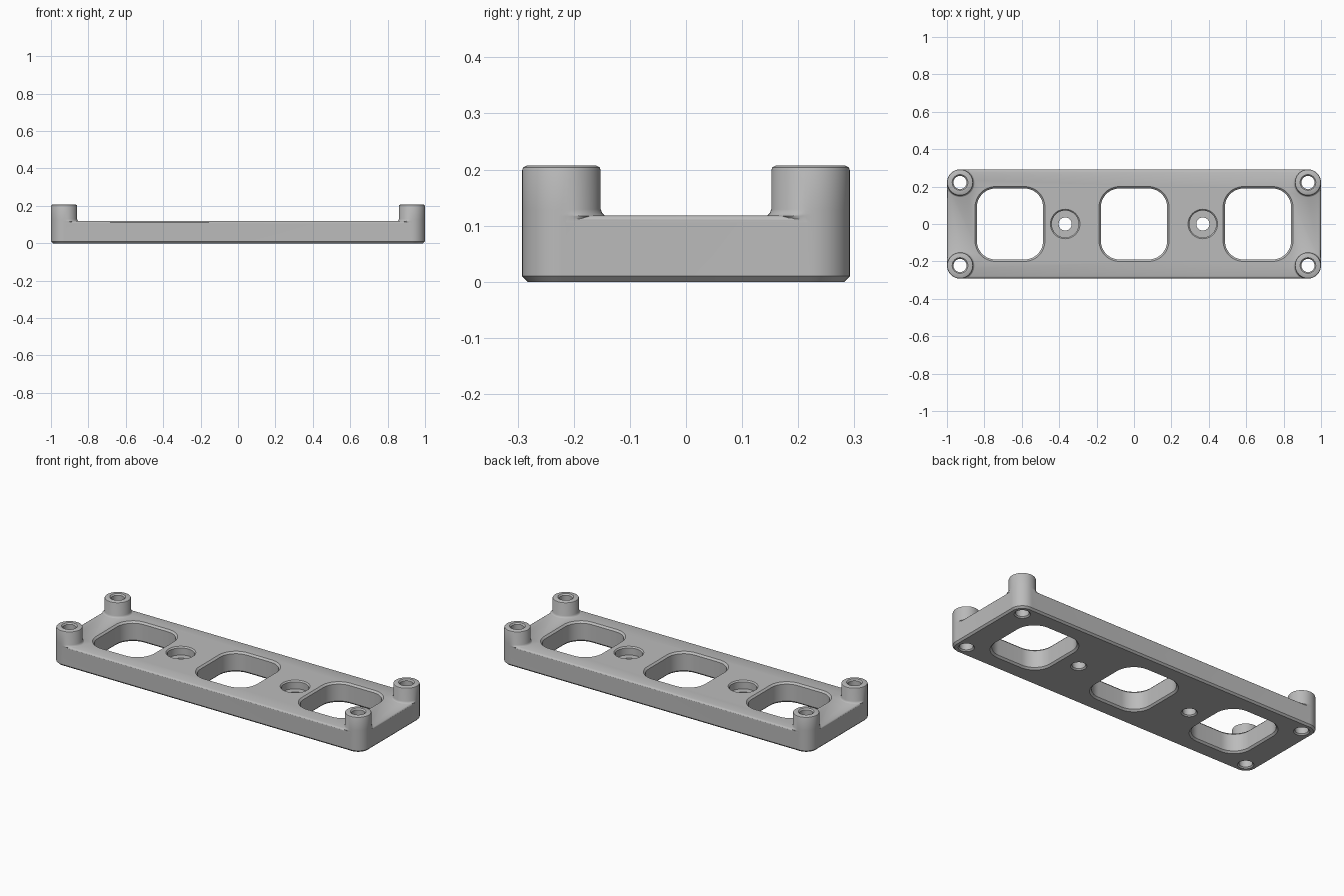
import bpy, bmesh, math

if "Cube" in bpy.data.objects:
    bpy.data.objects.remove(bpy.data.objects["Cube"])

HX, HY, R = 1.0, 0.292, 0.07          # plate half sizes and corner radius
TOP, POST_TOP = 0.118, 0.207
POST_X, POST_Y = HX - R, HY - R
HOLE = 0.035

grey = bpy.data.materials.new("grey")
grey.use_nodes = True
colour = (0.5, 0.5, 0.5, 1)
grey.diffuse_color = colour
grey.node_tree.nodes["Principled BSDF"].inputs["Base Color"].default_value = colour


def rounded_rect(hx, hy, r, steps=12):
    """Counter-clockwise outline of a rectangle with round corners."""
    pts = []
    for q, (sx, sy) in enumerate([(1, 1), (-1, 1), (-1, -1), (1, -1)]):
        for i in range(steps + 1):
            a = math.pi / 2 * (q + i / steps)
            pts.append((sx * (hx - r) + r * math.cos(a), sy * (hy - r) + r * math.sin(a)))
    return pts


def circle(r, steps=48):
    return [(r * math.cos(2 * math.pi * i / steps), r * math.sin(2 * math.pi * i / steps))
            for i in range(steps)]


def loft(name, rings, centre=(0, 0)):
    """Closed solid through a stack of (outline, z) rings."""
    bm = bmesh.new()
    loops = [[bm.verts.new((x + centre[0], y + centre[1], z)) for x, y in pts] for pts, z in rings]
    n = len(loops[0])
    for low, high in zip(loops, loops[1:]):
        for i in range(n):
            j = (i + 1) % n
            bm.faces.new((low[i], low[j], high[j], high[i]))
    bm.faces.new(loops[0][::-1])
    bm.faces.new(loops[-1])
    bmesh.ops.recalc_face_normals(bm, faces=bm.faces)
    mesh = bpy.data.meshes.new(name)
    bm.to_mesh(mesh)
    bm.free()
    mesh.materials.append(grey)
    obj = bpy.data.objects.new(name, mesh)
    bpy.context.collection.objects.link(obj)
    return obj


def combine(target, other, operation):
    mod = target.modifiers.new(other.name, 'BOOLEAN')
    mod.object, mod.operation, mod.solver = other, operation, 'EXACT'
    bpy.context.view_layer.objects.active = target
    bpy.ops.object.modifier_apply(modifier=mod.name)
    bpy.data.objects.remove(other)


# Plate: chamfered underside, rounded upper rim
F = 0.012
rim = [(F * (1 - math.cos(a)), TOP - F + F * math.sin(a))
       for a in [math.pi / 2 * i / 4 for i in range(5)]]
plate = loft("mounting_plate", [
    (rounded_rect(HX - 0.0005 - d, HY - 0.0005 - d, R - d), z)
    for d, z in [(0.01, 0), (0, 0.01)] + rim])


def post_ring(r, sx, sy):
    """Post outline whose base flare stays inside the plate outline."""
    pts = []
    for x, y in circle(1):
        outward = x * sx >= -1e-6 and y * sy >= -1e-6
        s = min(r, R) if outward else r
        px, py = x * s, y * s
        pts.append((min(px * sx, R) * sx, min(py * sy, R) * sy))
    return pts


# Corner posts with a small fillet at the base and a rounded top
post_profile = [(R - 0.01, 0), (R, 0.01), (R, TOP - F), (R + 0.01, TOP - 0.001),
                (R + 0.006, TOP + 0.001), (R + 0.003, TOP + 0.004), (R, TOP + 0.011),
                (R, POST_TOP - 0.008), (R - 0.002, POST_TOP - 0.003), (R - 0.008, POST_TOP)]
corners = [(sx, sy) for sx in (-1, 1) for sy in (-1, 1)]
for sx, sy in corners:
    post = loft("post", [(post_ring(r, sx, sy), z) for r, z in post_profile],
                (sx * POST_X, sy * POST_Y))
    combine(plate, post, 'UNION')


def flared(top, c, shape):
    """Through cut whose two mouths are chamfered by c."""
    return [(shape(c + 0.01), -0.01), (shape(0), c), (shape(0), top - c), (shape(c + 0.01), top + 0.01)]


# Screw holes through the posts
for sx, sy in corners:
    cut = loft("post_hole_cutter", flared(POST_TOP, 0.007, lambda d: circle(HOLE + d)),
               (sx * POST_X, sy * POST_Y))
    combine(plate, cut, 'DIFFERENCE')

# Three rounded windows
for x in (-0.663, 0, 0.663):
    cut = loft("window_cutter",
               flared(TOP, 0.01, lambda d: rounded_rect(0.177 + d, 0.19 + d, 0.1 + d)), (x, 0))
    combine(plate, cut, 'DIFFERENCE')

# Counterbored holes between the windows
bore = 0.07
for x in (-0.368, 0.368):
    cut = loft("counterbore_cutter", [
        (circle(HOLE + 0.017), -0.01), (circle(HOLE), 0.007), (circle(HOLE), bore),
        (circle(0.072), bore), (circle(0.072), TOP - 0.007), (circle(0.089), TOP + 0.01)], (x, 0))
    combine(plate, cut, 'DIFFERENCE')

bpy.ops.object.select_all(action='DESELECT')
plate.select_set(True)
bpy.context.view_layer.objects.active = plate
bpy.ops.object.shade_smooth_by_angle(angle=math.radians(32))
